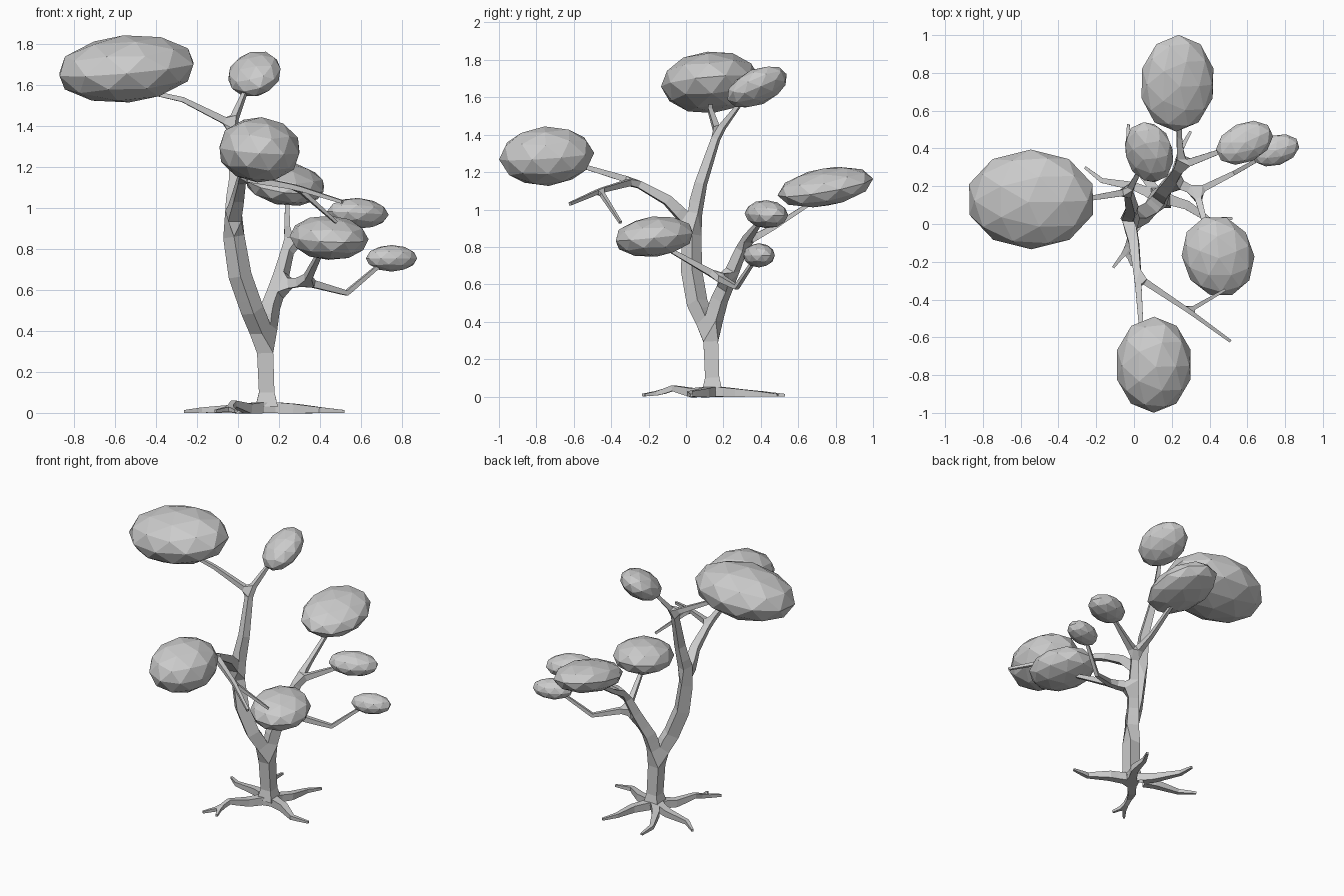
import bpy
from math import radians

cube = bpy.data.objects.get("Cube")
if cube:
    bpy.data.objects.remove(cube, do_unlink=True)

grey = bpy.data.materials.new("plain_grey")
grey.use_nodes = True
grey.diffuse_color = (0.6, 0.6, 0.6, 1)
grey.node_tree.nodes["Principled BSDF"].inputs["Base Color"].default_value = (0.6, 0.6, 0.6, 1)


def limb_tree(name, points, limbs):
    """Skin a branching skeleton: points are name -> (x, y, z, thickness)."""
    keys = list(points)
    edges = [(keys.index(a), keys.index(b))
             for path in limbs for a, b in zip(path.split(), path.split()[1:])]
    mesh = bpy.data.meshes.new(name)
    mesh.from_pydata([points[k][:3] for k in keys], edges, [])
    obj = bpy.data.objects.new(name, mesh)
    bpy.context.collection.objects.link(obj)
    mesh.materials.append(grey)
    skin = obj.modifiers.new("limbs", 'SKIN')
    skin.use_smooth_shade = False
    for k, sv in zip(keys, mesh.skin_vertices[0].data):
        sv.radius = (points[k][3], points[k][3])
        sv.use_root = k == keys[0]
    return obj


# Trunk, its two main stems and all the branches
limb_tree("trunk_and_branches", {
    "base": (.14, .14, .03, .055),
    "neck": (.14, .14, .1, .038),
    "fork": (.13, .13, .36, .04),
    # tall stem
    "low": (.07, .06, .5, .04),
    "mid": (.01, .03, .67, .04),
    "split": (-.03, .03, .92, .036),
    "rise": (-.01, .08, 1.14, .026),
    "crown": (-.03, .17, 1.41, .018),
    "crown_bend": (-.27, .13, 1.53, .012),
    "crown_end": (-.45, .13, 1.57, .01),
    "top_end": (.04, .3, 1.58, .009),
    # front limb
    "front_mid": (.0, -.1, 1.05, .026),
    "front_fork": (.02, -.28, 1.15, .018),
    "front_end": (.04, -.58, 1.24, .011),
    "twig": (.29, -.46, 1.1, .012),
    "twig_long": (.51, -.62, 1.03, .008),
    "twig_short": (.48, -.35, .93, .007),
    # short stem
    "stem": (.16, .18, .52, .034),
    "knee": (.2, .23, .63, .03),
    "elbow": (.25, .31, .82, .022),
    "back_mid": (.24, .46, .9, .014),
    "back_end": (.24, .66, 1.03, .01),
    "upper_end": (.5, .4, .94, .01),
    "side": (.33, .17, .64, .019),
    "side_end": (.4, -.08, .78, .011),
    "far": (.53, .27, .585, .012),
    "far_end": (.69, .36, .72, .009),
}, [
    "base neck fork low mid split rise crown crown_bend crown_end",
    "crown top_end",
    "split front_mid front_fork front_end",
    "front_fork twig twig_long",
    "twig twig_short",
    "fork stem knee elbow back_mid back_end",
    "elbow upper_end",
    "knee side side_end",
    "side far far_end",
])

# Roots spreading on the ground
limb_tree("roots", {
    "hub": (.14, .14, .028, .028),
    "east": (.28, .1, .02, .024),
    "east_bend": (.4, .02, .014, .014),
    "east_end": (.52, .03, .007, .007),
    "back": (.22, .27, .02, .022),
    "back_bend": (.25, .4, .014, .013),
    "back_end": (.3, .49, .007, .007),
    "north": (.05, .26, .02, .022),
    "north_bend": (-.03, .42, .014, .013),
    "north_end": (-.03, .53, .007, .007),
    "west": (.0, .2, .02, .022),
    "west_bend": (-.17, .23, .014, .013),
    "west_end": (-.26, .3, .007, .007),
    "front": (.05, .04, .02, .024),
    "front_hump": (-.02, -.07, .045, .015),
    "front_fork": (-.04, -.14, .02, .013),
    "front_end": (-.11, -.23, .008, .007),
    "front_twig": (-.01, -.22, .008, .007),
}, [
    "hub east east_bend east_end",
    "hub back back_bend back_end",
    "hub north north_bend north_end",
    "hub west west_bend west_end",
    "hub front front_hump front_fork front_end",
    "front_fork front_twig",
])


# Faceted foliage clumps: name, centre, half sizes, tilt in degrees
for name, centre, size, tilt in [
    ("crown_foliage", (-.545, .13, 1.68), (.345, .265, .165), (5, -5, 0)),
    ("top_foliage", (.08, .38, 1.655), (.135, .175, .09), (25, -22, 0)),
    ("front_foliage", (.105, -.745, 1.285), (.205, .255, .16), (4, 4, 0)),
    ("back_foliage", (.23, .745, 1.12), (.2, .26, .1), (10, 8, 0)),
    ("side_foliage", (.445, -.17, .855), (.19, .22, .108), (6, 0, 20)),
    ("upper_foliage", (.585, .43, .975), (.16, .105, .075), (0, 3, 25)),
    ("far_foliage", (.75, .39, .755), (.13, .08, .065), (0, 0, 18)),
]:
    bpy.ops.mesh.primitive_ico_sphere_add(
        subdivisions=2, radius=1, location=centre,
        rotation=[radians(a) for a in tilt])
    clump = bpy.context.object
    clump.name = name
    clump.scale = size
    clump.data.materials.append(grey)
